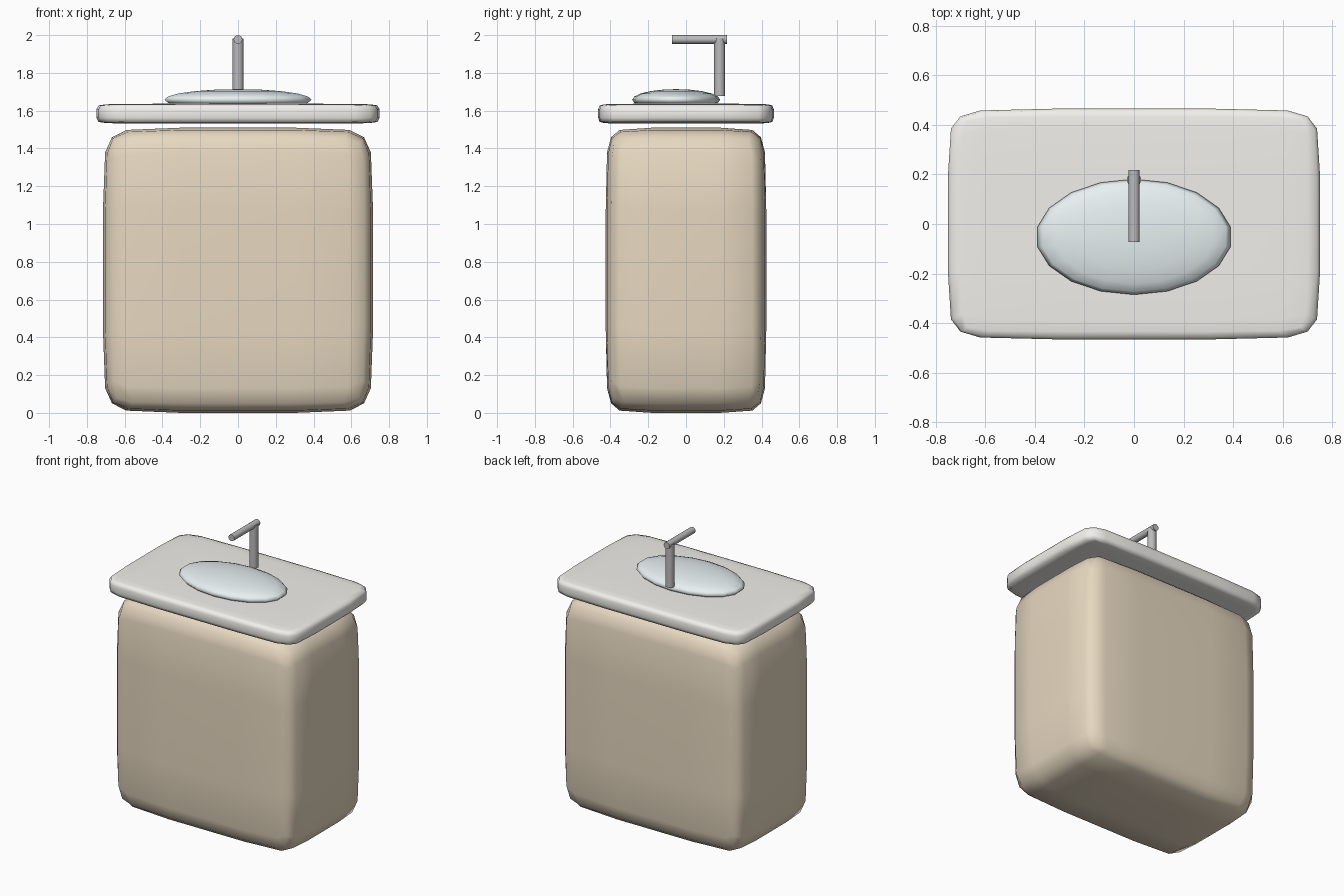
import bpy, bmesh, math
from mathutils import Matrix

if "Cube" in bpy.data.objects:
    bpy.data.objects.remove(bpy.data.objects["Cube"])


def material(name, rgb):
    m = bpy.data.materials.new(name)
    m.diffuse_color = (*rgb, 1)
    m.use_nodes = True
    m.node_tree.nodes["Principled BSDF"].inputs["Base Color"].default_value = m.diffuse_color
    return m


def finish(bm, name, mat, angle=None):
    bmesh.ops.recalc_face_normals(bm, faces=bm.faces)
    me = bpy.data.meshes.new(name)
    bm.to_mesh(me)
    bm.free()
    me.materials.append(mat)
    ob = bpy.data.objects.new(name, me)
    bpy.context.collection.objects.link(ob)
    me.shade_smooth()
    if angle:
        bpy.ops.object.select_all(action='DESELECT')
        ob.select_set(True)
        bpy.context.view_layer.objects.active = ob
        bpy.ops.object.shade_smooth_by_angle(angle=math.radians(angle))
    return ob


def soft_box(name, center, half, mat, n=10):
    """Cube with support loops, softened into a superellipsoid."""
    loops = [0, 0.42, 0.84, 1]
    bm = bmesh.new()
    bmesh.ops.create_cube(bm, size=2)
    bmesh.ops.subdivide_edges(bm, edges=bm.edges[:], cuts=5, use_grid_fill=True)
    for v in bm.verts:
        p = [math.copysign(loops[round(abs(c) * 3)], c) for c in v.co]
        k = sum(abs(c) ** n for c in p) ** (1 / n)
        v.co = [center[i] + half[i] * p[i] / k for i in range(3)]
    return finish(bm, name, mat)


def rod(name, center, radius, length, mat, rot=Matrix()):
    bm = bmesh.new()
    bmesh.ops.create_cone(bm, cap_ends=True, segments=16, radius1=radius,
                          radius2=radius, depth=length,
                          matrix=Matrix.Translation(center) @ rot)
    return finish(bm, name, mat, 40)


wood = material("warm_tan", (0.80, 0.69, 0.53))
stone = material("off_white", (0.88, 0.87, 0.83))
ceramic = material("pale_blue", (0.80, 0.87, 0.88))
metal = material("steel_grey", (0.5, 0.5, 0.5))

# Cabinet and countertop
soft_box("cabinet", (0, 0, 0.755), (0.715, 0.425, 0.755), wood)
soft_box("countertop", (0, 0, 1.584), (0.75, 0.465, 0.053), stone)

# Basin: flattened sphere sunk into the counter
bm = bmesh.new()
bmesh.ops.create_uvsphere(bm, u_segments=18, v_segments=10, radius=1,
                          matrix=Matrix.Translation((0, -0.052, 1.658))
                          @ Matrix.Diagonal((0.395, 0.233, 0.056, 1)))
finish(bm, "basin", ceramic)

# Tap: upright and spout
rod("tap_upright", (0, 0.178, 1.829), 0.029, 0.304, metal)
rod("tap_spout", (0, 0.072, 1.977), 0.023, 0.29, metal,
    Matrix.Rotation(math.radians(90), 4, 'X'))
